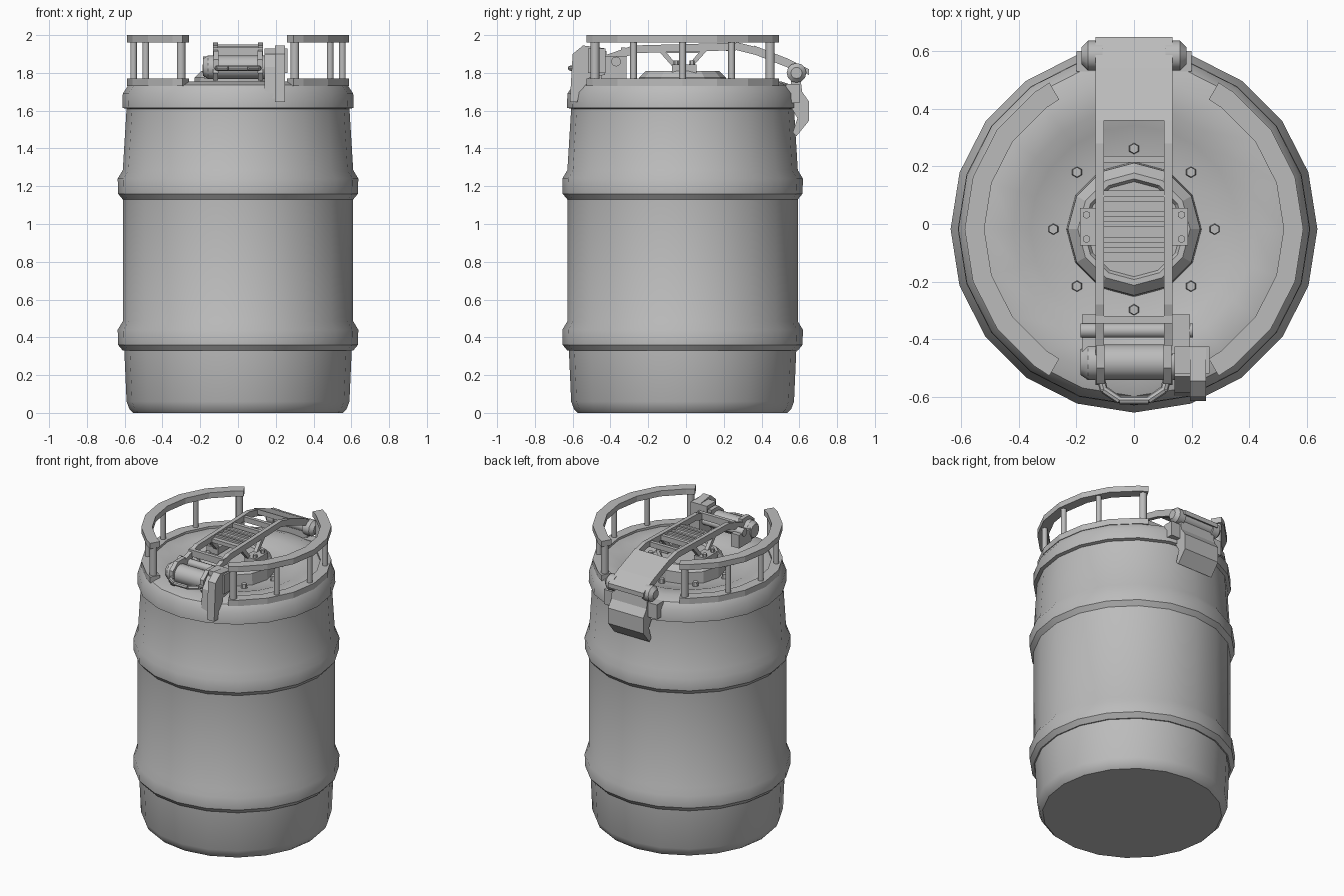
import bpy, bmesh, math
from mathutils import Matrix, Vector

cube = bpy.data.objects.get("Cube")
if cube:
    bpy.data.objects.remove(cube, do_unlink=True)

CY = -0.018     # barrel axis in y
grey = bpy.data.materials.new("plain grey")
grey.use_nodes = True
grey.diffuse_color = (0.5, 0.5, 0.5, 1)
grey.node_tree.nodes["Principled BSDF"].inputs["Base Color"].default_value = grey.diffuse_color


def finish(name, bm, smooth=None):
    bmesh.ops.recalc_face_normals(bm, faces=bm.faces)
    mesh = bpy.data.meshes.new(name)
    bm.to_mesh(mesh)
    bm.free()
    mesh.materials.append(grey)
    ob = bpy.data.objects.new(name, mesh)
    bpy.context.collection.objects.link(ob)
    if smooth:
        bpy.ops.object.select_all(action='DESELECT')
        ob.select_set(True)
        bpy.context.view_layer.objects.active = ob
        bpy.ops.object.shade_smooth_by_angle(angle=math.radians(smooth))
    return ob


def box(name, x, y, z):
    bm = bmesh.new()
    mid = Vector([(a + b) / 2 for a, b in (x, y, z)])
    size = [b - a for a, b in (x, y, z)]
    bmesh.ops.create_cube(bm, size=1, matrix=Matrix.Translation(mid) @ Matrix.Diagonal((*size, 1)))
    return finish(name, bm)


def lathe(name, profile, sides, smooth=None):
    """Spin (radius, z) points about the barrel axis; open ends are capped."""
    bm = bmesh.new()
    rings = []
    for r, z in profile:
        rings.append([bm.verts.new((r * math.sin(math.tau * i / sides),
                                    CY - r * math.cos(math.tau * i / sides), z))
                      for i in range(sides)])
    for a, b in zip(rings, rings[1:]):
        for i in range(sides):
            j = (i + 1) % sides
            bm.faces.new((a[i], a[j], b[j], b[i]))
    bm.faces.new(rings[0])
    bm.faces.new(rings[-1])
    return finish(name, bm, smooth)


def plate(name, outline, x0, x1):
    """Extrude a (y, z) outline along x."""
    bm = bmesh.new()
    face = bm.faces.new([bm.verts.new((x0, y, z)) for y, z in outline])
    out = bmesh.ops.extrude_face_region(bm, geom=[face])
    bmesh.ops.translate(bm, vec=(x1 - x0, 0, 0),
                        verts=[v for v in out["geom"] if isinstance(v, bmesh.types.BMVert)])
    return finish(name, bm)


def rod(name, a, b, r, sides=10, r2=None, smooth=40):
    a, b = Vector(a), Vector(b)
    bm = bmesh.new()
    turn = (b - a).to_track_quat('Z', 'Y').to_matrix().to_4x4()
    bmesh.ops.create_cone(bm, cap_ends=True, segments=sides, radius1=r, radius2=r if r2 is None else r2,
                          depth=(b - a).length, matrix=Matrix.Translation((a + b) / 2) @ turn)
    return finish(name, bm, smooth)


def arc_rail(name, side, r0, r1, z0, z1):
    """Rectangular rail bent around one side of the barrel."""
    bm = bmesh.new()
    rings = []
    for deg in [-60] + list(range(-54, 55, 18)) + [60]:
        c, s = math.cos(math.radians(deg)), math.sin(math.radians(deg))
        rings.append([bm.verts.new((side * r * c, CY + r * s, z))
                      for r, z in ((r0, z0), (r1, z0), (r1, z1), (r0, z1))])
    for a, b in zip(rings, rings[1:]):
        for i in range(4):
            bm.faces.new((a[i], a[(i + 1) % 4], b[(i + 1) % 4], b[i]))
    bm.faces.new(rings[0])
    bm.faces.new(rings[-1])
    return finish(name, bm)


# Barrel: walls, two swollen ribs, shoulder band and dished top
profile = [(0.555, 0), (0.575, 0.02), (0.59, 0.06), (0.602, 0.33)]
for z in (0.33, 1.13):
    profile += [(0.61, z), (0.635, z + 0.03), (0.637, z + 0.11), (0.61, z + 0.155)]
profile += [(0.59, 1.61), (0.612, 1.615), (0.61, 1.69), (0.58, 1.735), (0.52, 1.755),
            (0.42, 1.75), (0.36, 1.725), (0.24, 1.70)]
lathe("barrel", profile, 20, 35)

# Hatch collar in the dish, with a ring of bolts
lathe("hatch_collar", [(0.235, 1.69), (0.23, 1.775), (0.195, 1.81), (0.175, 1.81), (0.165, 1.795)], 12)
for i in range(8):
    a = math.tau * i / 8
    x, y = 0.28 * math.cos(a), CY + 0.28 * math.sin(a)
    rod("hatch_bolt", (x, y, 1.69), (x, y, 1.74), 0.021, 6, 0.017, None)

# Guard rails and posts
for side, word in ((1, "left"), (-1, "right")):
    arc_rail(word + "_rail_base", side, 0.52, 0.588, 1.73, 1.77)
    arc_rail(word + "_rail_top", side, 0.52, 0.588, 1.962, 2.0)
    for deg in (-57, -28, 0, 28, 57):
        x = side * 0.553 * math.cos(math.radians(deg))
        y = CY + 0.553 * math.sin(math.radians(deg))
        rod(word + "_rail_post", (x, y, 1.765), (x, y, 1.97), 0.024 if abs(deg) > 50 else 0.018)

# Arched lid bridge: side beams
beam = [(-0.56, 1.80), (-0.53, 1.86), (-0.38, 1.91), (-0.28, 1.945), (0.28, 1.96), (0.38, 1.935),
        (0.56, 1.86), (0.56, 1.82), (0.37, 1.895), (0.27, 1.92), (-0.26, 1.905),
        (-0.37, 1.87), (-0.50, 1.82), (-0.53, 1.76)]
for s in (-1, 1):
    plate("bridge_beam", beam, s * 0.105, s * 0.133)
    # Feet standing on the collar, with struts up to the beams
    box("bridge_foot", sorted((s * 0.10, s * 0.187)), (-0.075, 0.055), (1.80, 1.845))
    for y in (-0.052, 0.032):
        rod("foot_bolt", (s * 0.165, y, 1.84), (s * 0.165, y, 1.865), 0.014, 6, smooth=None)
    for d in (-1, 1):
        plate("bridge_strut", [(CY + d * 0.025, 1.835), (CY + d * 0.055, 1.835),
                               (CY + d * 0.135, 1.925), (CY + d * 0.10, 1.925)], s * 0.105, s * 0.13)

# Cross pieces, centre deck and rear cover of the bridge
for y in (0.225, 0.105):
    box("bridge_rung", (-0.11, 0.11), (y - 0.012, y + 0.012), (1.915, 1.95))
box("bridge_deck", (-0.106, 0.106), (-0.13, 0.08), (1.905, 1.93))
for y in (-0.09, -0.055, 0, 0.035):
    box("deck_slat", (-0.106, 0.106), (y - 0.009, y + 0.009), (1.925, 1.942))
plate("rear_cover", [(0.36, 1.945), (0.54, 1.875), (0.65, 1.82), (0.65, 1.79), (0.54, 1.84), (0.36, 1.91)],
      -0.133, 0.133)

# Rear hinge roller and hanging latch box
rod("hinge_roller", (-0.12, 0.585, 1.80), (0.12, 0.585, 1.80), 0.04, 12)
for s in (-1, 1):
    rod("hinge_cap", (s * 0.11, 0.585, 1.80), (s * 0.16, 0.585, 1.80), 0.052, 12)
    rod("hinge_tip", (s * 0.16, 0.585, 1.80), (s * 0.182, 0.585, 1.80), 0.052, 12, 0.03)
    box("latch_ear", sorted((s * 0.12, s * 0.20)), (0.53, 0.60), (1.64, 1.74))
plate("latch_box", [(0.555, 1.78), (0.605, 1.78), (0.615, 1.70), (0.65, 1.65), (0.65, 1.545),
                    (0.585, 1.465), (0.565, 1.485), (0.59, 1.56), (0.555, 1.62)], -0.133, 0.133)

# Front drum, cross pipe and beam brackets
rod("front_drum", (-0.16, -0.48, 1.83), (0.15, -0.48, 1.83), 0.062, 12)
rod("drum_cap", (-0.16, -0.48, 1.83), (-0.185, -0.48, 1.83), 0.062, 12, 0.045)
rod("cross_pipe", (-0.185, -0.37, 1.86), (0.205, -0.37, 1.86), 0.026)
box("drum_bracket", (-0.18, -0.12), (-0.45, -0.315), (1.77, 1.86))
box("drum_bracket", (0.12, 0.195), (-0.45, -0.315), (1.77, 1.89))
box("front_bar", (-0.133, 0.133), (-0.345, -0.32), (1.89, 1.935))
for s in (-1, 1):
    plate("drum_clamp", [(-0.555, 1.80), (-0.555, 1.87), (-0.50, 1.915), (-0.42, 1.915), (-0.42, 1.85)],
          s * 0.102, s * 0.13)

# Curved pull handle
path = [(-0.117, -0.53), (-0.105, -0.575), (-0.05, -0.612), (0.05, -0.612), (0.105, -0.575), (0.117, -0.53)]
for a, b in zip(path, path[1:]):
    rod("pull_handle", (*a, 1.825), (*b, 1.825), 0.014, 8)

# Side lever hanging over the front rim
plate("front_lever", [(-0.615, 1.645), (-0.575, 1.645), (-0.565, 1.70), (-0.53, 1.73), (-0.52, 1.77),
                      (-0.43, 1.79), (-0.43, 1.93), (-0.545, 1.945), (-0.60, 1.90)], 0.195, 0.25)
plate("lever_arm", [(-0.60, 1.665), (-0.57, 1.665), (-0.53, 1.76), (-0.43, 1.80), (-0.43, 1.90),
                    (-0.53, 1.90), (-0.585, 1.83)], 0.14, 0.20)
box("lever_boss", (0.14, 0.262), (-0.52, -0.425), (1.80, 1.93))
